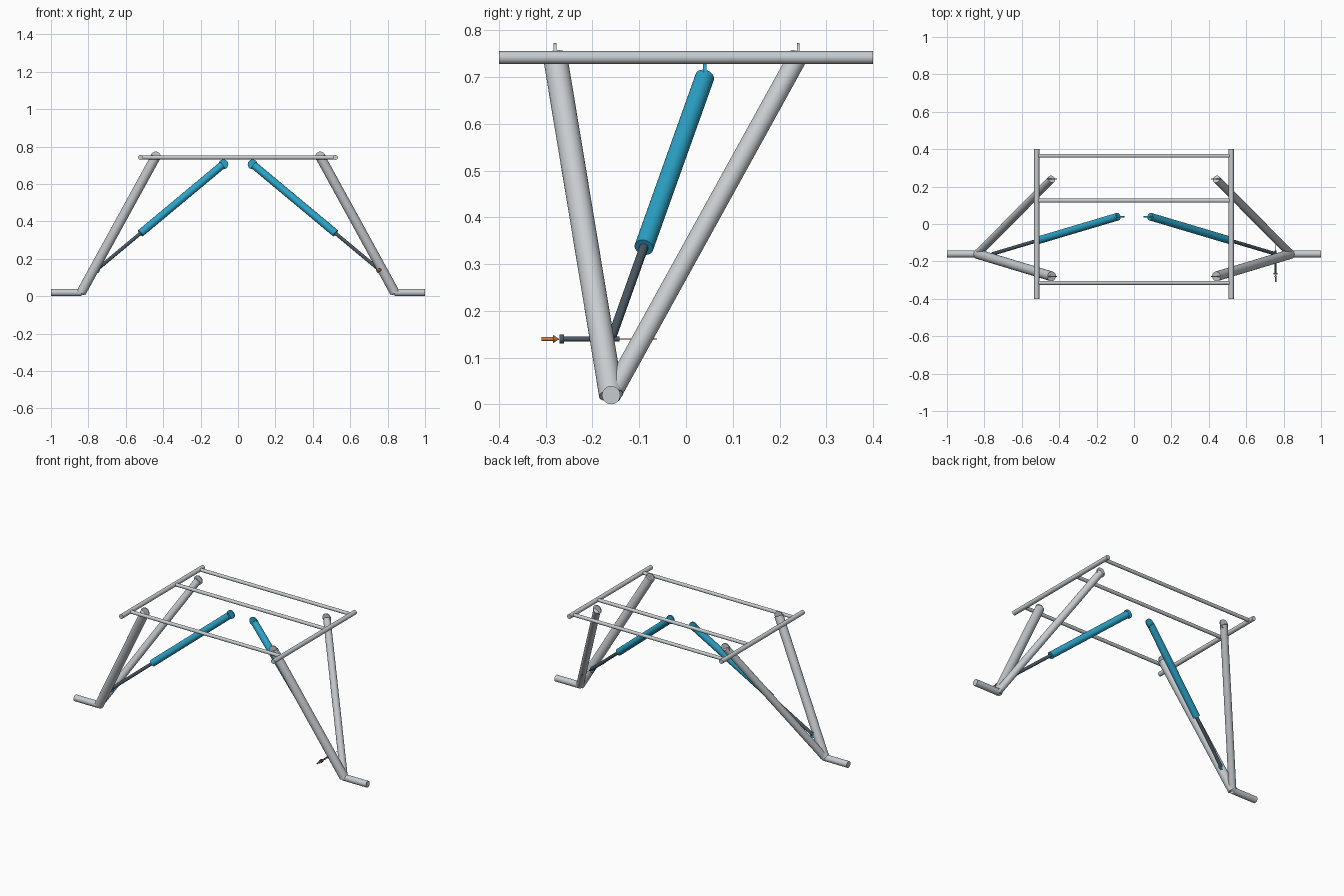
import bpy
import math
from mathutils import Vector

if "Cube" in bpy.data.objects:
    bpy.data.objects.remove(bpy.data.objects["Cube"])


def material(name, rgb):
    m = bpy.data.materials.new(name)
    m.diffuse_color = (*rgb, 1)
    m.use_nodes = True
    m.node_tree.nodes["Principled BSDF"].inputs["Base Color"].default_value = m.diffuse_color
    return m


STEEL = material("light grey steel", (0.57, 0.60, 0.62))
BLUE = material("teal blue", (0.025, 0.37, 0.58))
DARK = material("dark slate", (0.07, 0.10, 0.13))
ORANGE = material("orange", (0.68, 0.22, 0.05))


def tube(name, a, b, r, mat, r2=None, sides=32):
    """Capped round bar from a to b; r2 gives a taper at b."""
    a, b = Vector(a), Vector(b)
    d = b - a
    bpy.ops.mesh.primitive_cone_add(
        vertices=sides, radius1=r, radius2=r if r2 is None else r2,
        depth=d.length, location=(a + b) / 2,
        rotation=d.to_track_quat('Z', 'Y').to_euler())
    ob = bpy.context.object
    ob.name = name
    ob.data.materials.append(mat)
    bpy.ops.object.shade_smooth_by_angle(angle=math.radians(40))
    return ob


def lug(name, c, r, thick, mat):
    """Thin round mounting plate with its axis along y."""
    x, y, z = c
    return tube(name, (x, y - thick / 2, z), (x, y + thick / 2, z), r, mat)


# Upper frame: cross bars between the side rails
TOP = 0.742
for name, y in (("front", -0.315), ("middle", 0.125), ("rear", 0.365)):
    tube(name + "_cross_bar", (-0.52, y, TOP), (0.52, y, TOP), 0.0105, STEEL)

for side, s in (("left", -1), ("right", 1)):
    tube(side + "_rail", (s * 0.52, -0.4, TOP), (s * 0.52, 0.4, TOP), 0.0135, STEEL)

    # Axle stub and the two legs of each arm
    hub = Vector((s * 0.838, -0.16, 0.02))
    tube(side + "_axle_stub", hub, (s * 1.0, -0.16, 0.02), 0.0195, STEEL)
    for part, y, r in (("front", -0.28, 0.026), ("rear", 0.24, 0.021)):
        top = Vector((s * 0.44, y, 0.745))
        tube(f"{side}_{part}_leg", hub, top, r, STEEL)
        lug(f"{side}_{part}_leg_lug", top, 0.028, 0.006, STEEL)

    # Shock absorber: body, rod and end lugs
    upper = Vector((s * 0.085, 0.04, 0.700))
    lower = Vector((s * 0.757, -0.16, 0.140))
    middle = upper.lerp(lower, 0.65)
    tube(side + "_shock_body", upper, middle, 0.0205, BLUE)
    tube(side + "_shock_rod", middle, lower, 0.0095, DARK)
    lug(side + "_shock_upper_lug", (s * 0.078, 0.04, 0.705), 0.026, 0.008, BLUE)
    lug(side + "_shock_lower_lug", lower, 0.018, 0.008, BLUE)


# Mounting bolt on the right arm, with its direction arrow and centre line
def pin(name, y0, y1, r, mat, r2=None):
    return tube(name, (0.757, y0, 0.14), (0.757, y1, 0.14), r, mat, r2, 20)


pin("bolt_shaft", -0.265, -0.142, 0.005, DARK)
pin("bolt_head", -0.270, -0.261, 0.010, DARK)
pin("arrow_shaft", -0.309, -0.284, 0.0042, ORANGE)
pin("arrow_tip", -0.284, -0.272, 0.0085, ORANGE, 0.0008)
pin("centre_line", -0.142, -0.062, 0.001, ORANGE)
